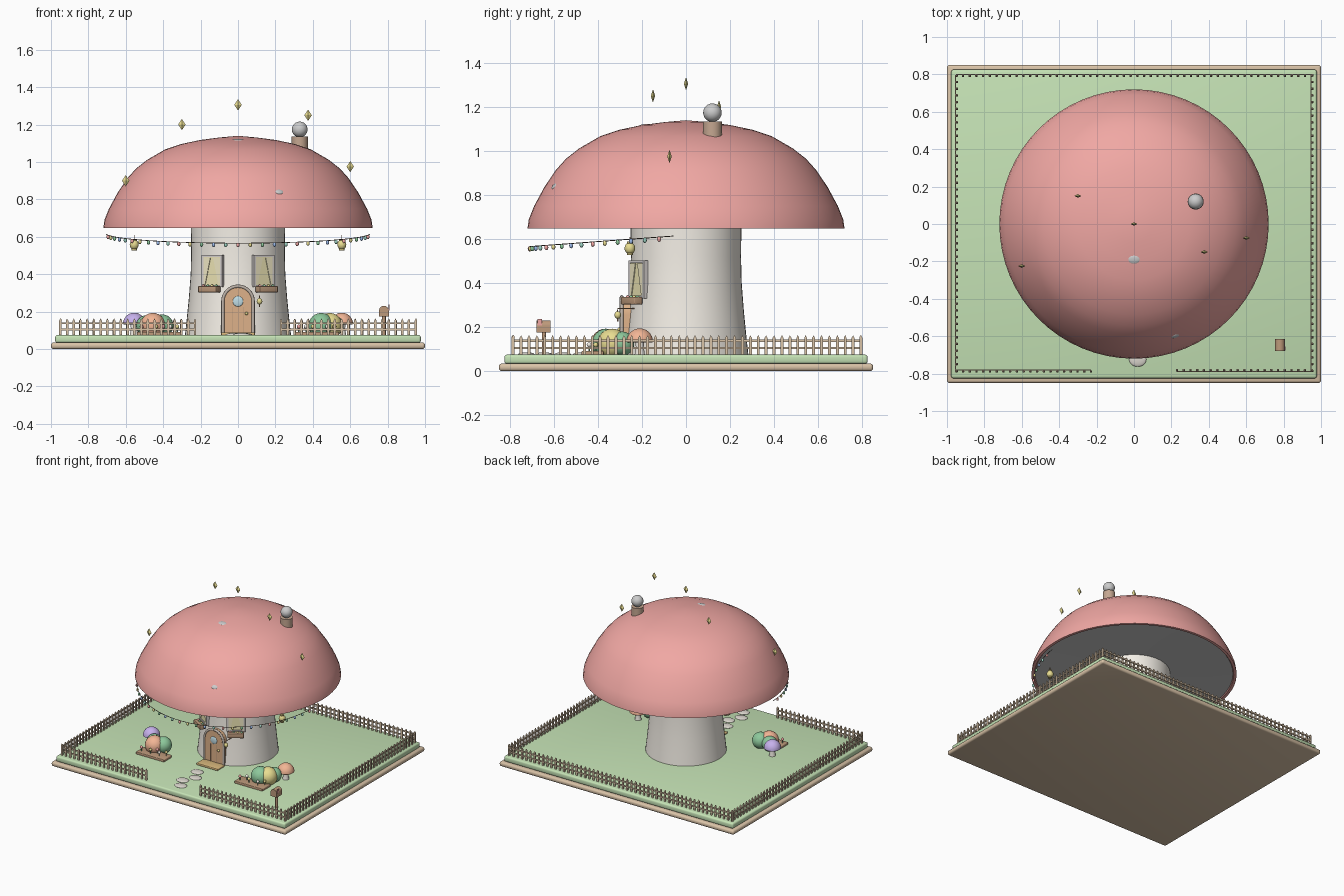
import bpy, bmesh
from math import sin, cos, pi, radians, atan2
from mathutils import Matrix, Vector

if "Cube" in bpy.data.objects:
    bpy.data.objects.remove(bpy.data.objects["Cube"])

I = Matrix.Identity(4)
mats = {}

def paint(ob, hexcol):
    if not hexcol:
        return
    if hexcol not in mats:
        m = bpy.data.materials.new("paint_" + hexcol)
        m.diffuse_color = [(int(hexcol[i:i + 2], 16) / 255) ** 2.2 for i in (0, 2, 4)] + [1]
        m.use_nodes = True
        m.node_tree.nodes["Principled BSDF"].inputs["Base Color"].default_value = m.diffuse_color
        mats[hexcol] = m
    ob.data.materials.append(mats[hexcol])

def finish(name, bm, col, M=I, angle=40):
    bmesh.ops.recalc_face_normals(bm, faces=bm.faces)
    me = bpy.data.meshes.new(name)
    bm.to_mesh(me)
    bm.free()
    for p in me.polygons:
        p.use_smooth = True
    me.set_sharp_from_angle(angle=radians(angle))
    ob = bpy.data.objects.new(name, me)
    ob.matrix_world = M
    bpy.context.collection.objects.link(ob)
    paint(ob, col)
    return ob

def add_box(bm, c, s):
    bmesh.ops.create_cube(bm, size=1, matrix=Matrix.Translation(c) @ Matrix.Diagonal((*s, 1)))

def box(name, c, s, col, M=I, bevel=0):
    bm = bmesh.new()
    add_box(bm, c, s)
    if bevel:
        bmesh.ops.bevel(bm, geom=bm.edges[:], offset=bevel, segments=3, profile=0.5, affect='EDGES')
    return finish(name, bm, col, M)

def ball(name, c, r, col, M=I, seg=24):
    r = r if isinstance(r, tuple) else (r, r, r)
    bm = bmesh.new()
    bmesh.ops.create_uvsphere(bm, u_segments=seg, v_segments=seg // 2,
                              radius=1, matrix=Matrix.Translation(c) @ Matrix.Diagonal((*r, 1)))
    return finish(name, bm, col, M)

def lathe(name, prof, col, loc=(0, 0, 0), seg=32, angle=40):
    bm = bmesh.new()
    vs = [bm.verts.new((r, 0, z)) for r, z in prof]
    es = [bm.edges.new(p) for p in zip(vs, vs[1:])]
    bmesh.ops.spin(bm, geom=vs + es, axis=(0, 0, 1), cent=(0, 0, 0), steps=seg, angle=2 * pi)
    bmesh.ops.remove_doubles(bm, verts=bm.verts, dist=1e-4)
    return finish(name, bm, col, Matrix.Translation(loc), angle)

def prism(name, pts, y0, y1, col, M=I):
    bm = bmesh.new()
    f = bm.faces.new([bm.verts.new((x, y0, z)) for x, z in pts])
    ex = bmesh.ops.extrude_face_region(bm, geom=[f])
    bmesh.ops.translate(bm, vec=(0, y1 - y0, 0), verts=[v for v in ex["geom"] if isinstance(v, bmesh.types.BMVert)])
    if not any(abs(v.co.y - y0) > 1e-6 for v in f.verts) and f.is_valid is False:
        bm.faces.new(f.verts)
    return finish(name, bm, col, M)

def tube(name, pts, r, col):
    cu = bpy.data.curves.new(name, 'CURVE')
    cu.dimensions = '3D'
    cu.bevel_depth, cu.bevel_resolution, cu.use_fill_caps = r, 2, True
    sp = cu.splines.new('POLY')
    sp.points.add(len(pts) - 1)
    for p, q in zip(sp.points, pts):
        p.co = (*q, 1)
    ob = bpy.data.objects.new(name, cu)
    bpy.context.collection.objects.link(ob)
    paint(ob, col)

WOOD, BROWN, YEL, PINK, GREEN, CREAM = "D9C2A6", "BC987A", "E8DC90", "F0A6A2", "8CC79A", "F4EFE6"
ORANGE, LILAC = "F2B494", "C6B0EC"

# base and lawn
box("base", (0, 0, 0.0175), (2, 1.70, 0.035), WOOD, bevel=0.014)
box("lawn", (0, 0, 0.054), (1.955, 1.65, 0.042), "C4E2B4", bevel=0.012)

# picket fence with a gap at the front
def fence_run(a, b):
    a, b = Vector(a), Vector(b)
    L = (b - a).length
    n = round(L / 0.036)
    bm = bmesh.new()
    for z in (0.105, 0.138):
        add_box(bm, (L / 2, 0.004, z), (L, 0.007, 0.01))
    for i in range(n + 1):
        x = L * i / n
        add_box(bm, (x, -0.003, 0.111), (0.013, 0.008, 0.082))
        bmesh.ops.create_cone(bm, segments=4, radius1=0.008, radius2=0, depth=0.012, cap_ends=True,
                              matrix=Matrix.Translation((x, -0.003, 0.158)) @ Matrix.Rotation(pi / 4, 4, 'Z'))
    finish("picket_fence", bm, WOOD,
           Matrix.Translation((*a, 0)) @ Matrix.Rotation(atan2(b.y - a.y, b.x - a.x), 4, 'Z'))
for s in (-1, 1):
    fence_run((s * 0.95, -0.785), (s * 0.23, -0.785))
    fence_run((s * 0.95, -0.785), (s * 0.95, 0.795))
fence_run((-0.95, 0.795), (0.95, 0.795))

# mushroom house: stem, cap, underside
lathe("stem", [(0, 0.07), (0.284, 0.07), (0.274, 0.16), (0.263, 0.27), (0.253, 0.4), (0.25, 0.52), (0.252, 0.67), (0, 0.67)],
      CREAM, seg=48)
lathe("cap", [(0.69, 0.66), (0.70, 0.648), (0.72, 0.648), (0.714, 0.69), (0.69, 0.75), (0.643, 0.837), (0.59, 0.915),
              (0.545, 0.965), (0.485, 1.012), (0.39, 1.067), (0.30, 1.097), (0.20, 1.118), (0.10, 1.131), (0, 1.14)], PINK, seg=64)
lathe("cap_underside", [(0.70, 0.655), (0.45, 0.66), (0.24, 0.665)], None, seg=64)
for x, y, z, r, t in ((0.22, -0.597, 0.84, 0.024, 50), (0, -0.19, 1.116, 0.034, 8)):
    M = Matrix.Translation((x, y, z)) @ Matrix.Rotation(atan2(y, x), 4, 'Z') @ Matrix.Rotation(radians(t), 4, 'Y')
    ball("cap_spot", (0, 0, 0), (r * 0.7, r, 0.007), None, M)

# chimney and smoke
lathe("chimney", [(0, 1.05), (0.043, 1.05), (0.043, 1.135), (0, 1.135)], "C4A690", (0.33, 0.12, 0))
ball("smoke_puff", (0.33, 0.12, 1.174), 0.042, None)

# floating sparkles
for c in ((0, 0, 1.305), (0.375, -0.15, 1.25), (-0.3, 0.15, 1.2), (0.6, -0.075, 0.975), (-0.6, -0.225, 0.9)):
    bm = bmesh.new()
    bmesh.ops.create_uvsphere(bm, u_segments=4, v_segments=2, radius=1, matrix=Matrix.Diagonal((0.02, 0.01, 0.03, 1)))
    finish("sparkle", bm, YEL, Matrix.Translation(c), 20)

# door, frame, window, knob, step
def arch(w, z0, zs, n=16):
    return [(w, z0)] + [(w * cos(pi * i / n), zs + w * sin(pi * i / n)) for i in range(n + 1)] + [(-w, z0)]
prism("door", arch(0.08, 0.08, 0.255), -0.295, -0.2, "DDB088")
tube("door_frame", [(x, -0.292, z) for x, z in arch(0.081, 0.076, 0.255)], 0.009, "BDB2A8")
ball("door_window", (0, -0.296, 0.255), (0.028, 0.006, 0.028), "BFDDE6")
ball("door_knob", (0.045, -0.302, 0.19), 0.009, YEL)
for x in (-0.027, 0.027):
    box("door_groove", (x, -0.295, 0.155), (0.003, 0.003, 0.14), BROWN)
box("door_step", (0, -0.335, 0.081), (0.18, 0.09, 0.016), "D8B77C", bevel=0.005)

# wall lamp beside the door
tube("lamp_bracket", [(0.115, -0.23, 0.285), (0.115, -0.31, 0.285), (0.115, -0.31, 0.225)], 0.003, BROWN)
ball("lamp_globe", (0.115, -0.31, 0.255), (0.015, 0.015, 0.017), YEL)

# windows with curtains and flower boxes
for s in (-1, 1):
    M = Matrix.Translation((s * 0.135, -0.217, 0.417)) @ Matrix.Rotation(s * radians(32), 4, 'Z')
    box("window_pane", (0, 0.004, 0), (0.12, 0.022, 0.16), "EFE6B4", M)
    for x in (-0.059, 0.059):
        box("window_side", (x, 0, 0), (0.012, 0.022, 0.17), "D8D2D0", M)
    for z in (-0.08, 0.08):
        box("window_rail", (0, 0, z), (0.13, 0.022, 0.012), "D8D2D0", M)
    for t in (-1, 1):
        prism("curtain", [(t * 0.008, 0.073), (t * 0.053, 0.073), (t * 0.053, -0.073), (t * 0.042, -0.073)],
              -0.011, -0.005, "F0E8C4", M)
    box("flower_box", (0, -0.035, -0.097), (0.115, 0.045, 0.034), BROWN, M, 0.004)
    for i in range(4):
        ball("box_flower", (-0.04 + i * 0.027, -0.03, -0.081), 0.009, (PINK, GREEN, YEL, GREEN)[i], M, 12)

# string of lights under the cap rim
def on_string(a):
    return (0.705 * cos(a), -0.71 * sin(a), 0.618 - 0.052 * sin(a))
a0, a1, n = 0.08, pi - 0.08, 32
tube("light_string", [on_string(a0 + (a1 - a0) * i / 64) for i in range(65)], 0.002, "6B5F55")
for i in range(1, n):
    x, y, z = on_string(a0 + (a1 - a0) * i / n)
    ball("string_bulb", (x, y, z - 0.01), (0.009, 0.009, 0.012), (YEL, PINK, "9AD0C0", "9AB8E8", GREEN)[i % 5], seg=12)

# hanging lanterns
for s in (-1, 1):
    tube("lantern_cord", [(s * 0.555, -0.255, 0.61), (s * 0.555, -0.255, 0.58)], 0.002, BROWN)
    ball("lantern", (s * 0.555, -0.255, 0.558), (0.024, 0.024, 0.027), YEL)
    for z in (0.583, 0.533):
        lathe("lantern_cap", [(0, z - 0.005), (0.014, z - 0.005), (0.014, z + 0.005), (0, z + 0.005)], "C8B878",
              (s * 0.555, -0.255, 0), 16)

# stepping stones
for x, y in ((0.02, -0.725), (-0.02, -0.645), (0.03, -0.56), (-0.015, -0.475)):
    ball("stepping_stone", (x, y, 0.076), (0.046, 0.038, 0.01), "DAD5CC")

# flower beds, bushes and little mushrooms
for s, mid, c, my, bushes in (
        (-1, ORANGE, LILAC, -0.26, ((-0.455, -0.365, 0.068, 1), (-0.405, -0.33, 0.06, 0), (-0.49, -0.32, 0.055, 0))),
        (1, YEL, ORANGE, -0.21, ((0.445, -0.36, 0.068, 0), (0.49, -0.335, 0.068, 1), (0.51, -0.29, 0.055, 0)))):
    box("flower_bed", (s * 0.42, -0.425, 0.081), (0.24, 0.1, 0.022), BROWN, bevel=0.005)
    for i in range(6):
        x, y = s * 0.42 - 0.095 + i * 0.038, -0.44 + 0.03 * (i % 2)
        tube("flower_stalk", [(x, y, 0.09), (x, y, 0.118)], 0.003, GREEN)
        ball("flower", (x, y, 0.12), 0.011, (PINK, CREAM, YEL)[i % 3], seg=12)
    for x, y, r, k in bushes:
        ball("bush", (x, y, 0.125), r, mid if k else GREEN)
    lathe("small_mushroom_stem", [(0, 0.07), (0.024, 0.07), (0.018, 0.11), (0.02, 0.14), (0, 0.14)], CREAM, (s * 0.555, my, 0))
    lathe("small_mushroom_cap", [(0, 0.13), (0.055, 0.13)] + [(0.06 * cos(pi * i / 16), 0.134 + 0.06 * sin(pi * i / 16))
          for i in range(9)], c, (s * 0.555, my, 0))

# mailbox
tube("mailbox_post", [(0.78, -0.645, 0.07), (0.78, -0.645, 0.19)], 0.01, BROWN)
prism("mailbox", arch(0.026, 0.175, 0.205), -0.68, -0.615, BROWN, Matrix.Translation((0.78, 0, 0)))
box("mailbox_flag", (0.807, -0.665, 0.222), (0.005, 0.02, 0.03), PINK)
